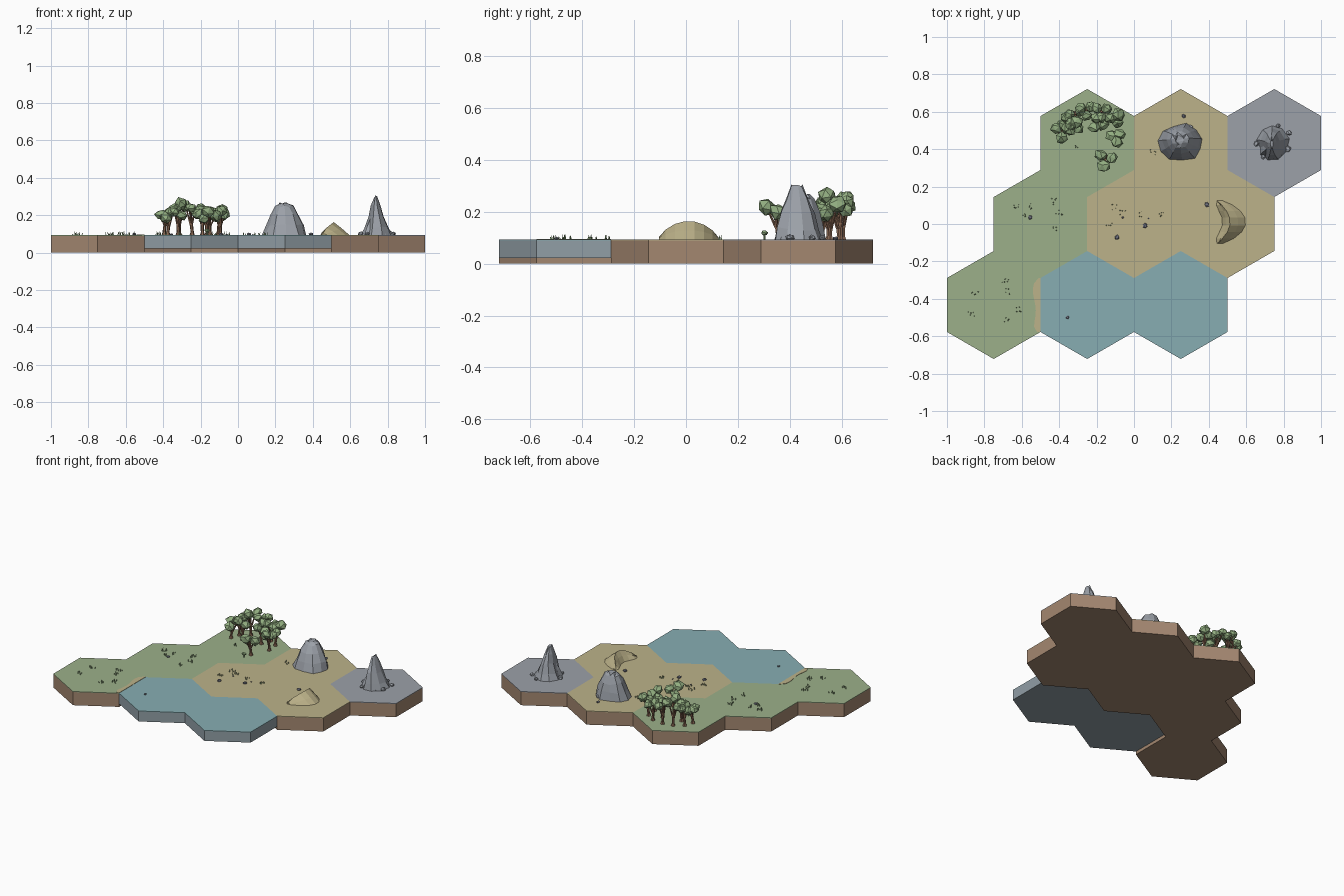
import bpy, bmesh, math, random
from mathutils import Vector, Matrix

if "Cube" in bpy.data.objects:
    bpy.data.objects.remove(bpy.data.objects["Cube"])

random.seed(7)
TOP = 0.094          # land surface height
R = 0.5 / math.sqrt(3)   # tile corner radius
ROW = 1.5 * R        # row spacing


def srgb(*c):
    return tuple(v / 12.92 if v <= 0.04045 else ((v + 0.055) / 1.055) ** 2.4 for v in c) + (1,)


def material(name, *c):
    m = bpy.data.materials.new(name)
    m.diffuse_color = srgb(*c)
    m.use_nodes = True
    m.node_tree.nodes["Principled BSDF"].inputs["Base Color"].default_value = m.diffuse_color
    return m


GRASS = material("grass green", 0.61, 0.69, 0.54)
SAND = material("sand", 0.74, 0.70, 0.54)
WATER = material("water blue", 0.53, 0.68, 0.70)
SLATE = material("slate ground", 0.61, 0.63, 0.66)
EARTH = material("earth brown", 0.64, 0.53, 0.44)
BED = material("water bed grey", 0.57, 0.62, 0.65)
BARK = material("bark brown", 0.53, 0.40, 0.32)
LEAF = material("leaf green", 0.58, 0.69, 0.51)
ROCK = material("rock grey", 0.61, 0.63, 0.66)
PEBBLE = material("pebble grey", 0.45, 0.46, 0.51)


def finish(name, bm, *mats):
    bmesh.ops.recalc_face_normals(bm, faces=bm.faces)
    me = bpy.data.meshes.new(name)
    bm.to_mesh(me)
    bm.free()
    ob = bpy.data.objects.new(name, me)
    bpy.context.collection.objects.link(ob)
    for m in mats:
        me.materials.append(m)
    return ob


def loft(bm, rings, close=True):
    """Skin equal-length rings of points and cap both ends."""
    vs = [[bm.verts.new(p) for p in ring] for ring in rings]
    n = len(vs[0])
    for a, b in zip(vs, vs[1:]):
        for i in range(n):
            j = (i + 1) % n
            bm.faces.new((a[i], a[j], b[j], b[i]))
    bm.faces.new(vs[0])
    bm.faces.new(vs[-1])


def circle(x, y, z, rx, ry, n, phase=0.0):
    return [Vector((x + rx * math.cos(phase + math.tau * i / n),
                    y + ry * math.sin(phase + math.tau * i / n), z)) for i in range(n)]


def blob(bm, pos, size, rough=0.15, sub=1):
    """Faceted lump from a jittered icosphere."""
    rot = Matrix.Rotation(random.uniform(0, 6), 4, Vector((random.random(), 1, random.random())))
    res = bmesh.ops.create_icosphere(bm, subdivisions=sub, radius=1, matrix=rot)
    for v in res["verts"]:
        k = 1 + random.uniform(-rough, rough)
        v.co = Vector(pos) + Vector([v.co[i] * size[i] * k for i in range(3)])


# Hexagonal tiles: body with a thin coloured surface
def tile(name, col, row, surface, side, z0):
    x, y = col, row * ROW
    bm = bmesh.new()
    levels = (z0, TOP - 0.004, TOP)
    loft(bm, [circle(x, y, z, R, R, 6, math.pi / 6) for z in levels])
    bm.normal_update()
    for f in bm.faces:
        f.material_index = int(f.calc_center_median().z > TOP - 0.0035)
    finish(name, bm, side, surface)


for i, x in enumerate((-0.25, -0.5, -0.75)):
    tile(f"grass_tile_{i}", x, 1 - i, GRASS, EARTH, 0)
for i, (x, r) in enumerate(((0.25, 1), (0, 0), (0.5, 0))):
    tile(f"sand_tile_{i}", x, r, SAND, EARTH, 0)
tile("slate_tile", 0.75, 1, SLATE, EARTH, 0)
for i, x in enumerate((-0.25, 0.25)):
    tile(f"water_tile_{i}", x, -1, WATER, BED, 0.022)

# Beach strip along the shore, with a wavy inland edge
bm = bmesh.new()
ys = [-ROW + R * 0.5 * t / 5 for t in range(-5, 6)]
inland = [(-0.533 + 0.008 * math.cos(9 * y * 3) + 0.022 * (abs(y + ROW) / R * 2) ** 8, y) for y in ys]
outline = [(-0.501, ys[0])] + inland + [(-0.501, ys[-1])]
loft(bm, [[Vector((x, y, z)) for x, y in outline] for z in (TOP - 0.002, TOP + 0.002)])
finish("beach", bm, SAND)


# Craggy peaks: stacked rings with vertical ridges
def peak(name, levels, n, rough):
    bm = bmesh.new()
    ridge = [1 + random.uniform(-rough, rough) for _ in range(n)]
    rings = []
    for x, y, z, rx, ry in levels:
        ring = circle(x, y, z, rx, ry, n, 0.2)
        for p, k in zip(ring, ridge):
            c = Vector((x, y, z))
            p.xy = (c + (p - c) * k * random.uniform(0.95, 1.05)).xy
            if TOP < z:
                p.z += random.uniform(-0.008, 0.006)
        rings.append(ring)
    loft(bm, rings)
    bmesh.ops.triangulate(bm, faces=[f for f in bm.faces if f.calc_center_median().z > 0.24])
    finish(name, bm, ROCK)


peak("broad_rock", ((0.25, 0.435, TOP - 0.003, 0.125, 0.102), (0.25, 0.44, 0.15, 0.103, 0.09),
                    (0.248, 0.445, 0.205, 0.078, 0.07), (0.246, 0.45, 0.248, 0.05, 0.048),
                    (0.243, 0.452, 0.264, 0.025, 0.026)), 11, 0.07)
peak("sharp_rock", ((0.74, 0.435, TOP - 0.003, 0.082, 0.092), (0.74, 0.435, 0.135, 0.062, 0.08),
                    (0.738, 0.433, 0.2, 0.038, 0.062), (0.736, 0.43, 0.25, 0.024, 0.043),
                    (0.736, 0.428, 0.301, 0.007, 0.02)), 9, 0.14)
# Leaning shards beside the sharp rock
for i, (x, y, h) in enumerate(((0.70, 0.39, 0.19), (0.775, 0.47, 0.20), (0.765, 0.38, 0.17))):
    bm = bmesh.new()
    tx, ty = x + (0.738 - x) * 0.5, y + (0.433 - y) * 0.5
    loft(bm, [circle(x, y, TOP - 0.003, 0.032, 0.034, 5, i), circle((x + tx) / 2, (y + ty) / 2, 0.14, 0.024, 0.026, 5, i),
              circle(tx, ty, h, 0.009, 0.012, 5, i)])
    finish(f"rock_shard_{i}", bm, ROCK)

# Crescent dune: sections along y with a crest bowed toward +x
bm = bmesh.new()
sections = []
for t in (-0.97, -0.75, -0.45, -0.15, 0.2, 0.5, 0.78, 0.97):
    y, w = 0.01 + 0.118 * t, (1 - t * t) ** 0.5
    xc, h = 0.532 - 0.075 * t * t, 0.07 * (1 - t * t) ** 0.75
    sections.append([Vector((xc - 0.085 * w * (1 - 0.35 * (1 - abs(t))), y, TOP - 0.002)),
                     Vector((xc - 0.04 * w, y, TOP + 0.55 * h)),
                     Vector((xc - 0.018, y, TOP + h)),
                     Vector((xc + 0.026 * w, y, TOP + 0.5 * h)),
                     Vector((xc + 0.068 * w, y, TOP - 0.002))])
loft(bm, sections)
finish("dune", bm, SAND)


# Trees: forked trunk under a cluster of leaf lumps
def tree(i, x, y, top, spread):
    lean = random.uniform(0, math.tau)
    dx, dy = 0.012 * math.cos(lean), 0.012 * math.sin(lean)
    bm = bmesh.new()
    loft(bm, [circle(x, y, TOP - 0.003, 0.015, 0.015, 6), circle(x, y, TOP + 0.015, 0.009, 0.009, 6),
              circle(x + dx, y + dy, top - 0.06, 0.007, 0.007, 6)])
    leaves = bmesh.new()
    for k in range(3):
        a = lean + math.tau * k / 3
        px, py = x + dx + spread * math.cos(a), y + dy + spread * math.sin(a)
        pz = top - 0.036 - 0.017 * k
        loft(bm, [circle(x + dx / 2, y + dy / 2, TOP + 0.04, 0.006, 0.006, 5), circle(px, py, pz, 0.004, 0.004, 5)])
        r = random.uniform(0.029, 0.036)
        blob(leaves, (px, py, pz), (r * 1.05, r, r * 0.95), 0.16)
    finish(f"tree_trunk_{i}", bm, BARK)
    finish(f"tree_leaves_{i}", leaves, LEAF)


for i, t in enumerate(((-0.395, 0.49, 0.255, 0.034), (-0.375, 0.55, 0.27, 0.026), (-0.315, 0.59, 0.298, 0.032),
                       (-0.245, 0.605, 0.292, 0.03), (-0.165, 0.595, 0.275, 0.032), (-0.105, 0.555, 0.265, 0.024),
                       (-0.095, 0.475, 0.26, 0.026), (-0.19, 0.525, 0.26, 0.028), (-0.32, 0.505, 0.27, 0.024),
                       (-0.15, 0.355, 0.255, 0.034))):
    tree(i, *t)

# Small bush in front of the trees
bm = bmesh.new()
blob(bm, (-0.165, 0.303, TOP + 0.024), (0.016, 0.014, 0.011))
loft(bm, [circle(-0.165, 0.303, z, 0.004, 0.004, 5) for z in (TOP - 0.002, TOP + 0.02)])
finish("bush", bm, LEAF)

# Loose stones
bm = bmesh.new()
for x, y, r in ((0.39, 0.105, 0.014), (0.06, -0.01, 0.014), (-0.09, -0.072, 0.014), (0.265, 0.577, 0.011),
                (-0.555, 0.035, 0.012), (-0.06, 0.035, 0.006), (0.08, 0.03, 0.005), (-0.355, -0.5, 0.009)):
    blob(bm, (x, y, TOP + r * 0.3), (r, r, r * 0.7))
finish("pebbles", bm, PEBBLE)
bm = bmesh.new()
for x, y, r in ((0.83, 0.487, 0.015), (0.822, 0.402, 0.017), (0.655, 0.43, 0.016), (0.77, 0.525, 0.013),
                (0.69, 0.36, 0.014), (0.302, 0.515, 0.016), (0.80, 0.44, 0.018)):
    blob(bm, (x, y, TOP + r * 0.4), (r, r, r * 0.8))
finish("boulders", bm, ROCK)

# Grass tufts: fans of thin blades
bm = bmesh.new()
for x, y in ((-0.63, 0.10), (-0.56, 0.095), (-0.58, 0.05), (-0.43, 0.12), (-0.4, 0.06), (-0.42, -0.03),
             (-0.69, -0.30), (-0.67, -0.36), (-0.85, -0.37), (-0.87, -0.48), (-0.68, -0.51), (-0.62, -0.46),
             (-0.1, 0.09), (-0.06, 0.06), (-0.13, 0.0), (0.03, 0.05), (0.15, 0.05), (0.1, 0.385), (-0.30, 0.42)):
    for k in range(5):
        px, py = x + random.uniform(-0.018, 0.018), y + random.uniform(-0.016, 0.016)
        h = random.uniform(0.008, 0.02)
        base = circle(px, py, TOP - 0.001, 0.0035, 0.0035, 3, k)
        loft(bm, [base, circle(px + random.uniform(-0.006, 0.006), py, TOP + h, 0.0008, 0.0008, 3, k)])
finish("grass_tufts", bm, LEAF)
